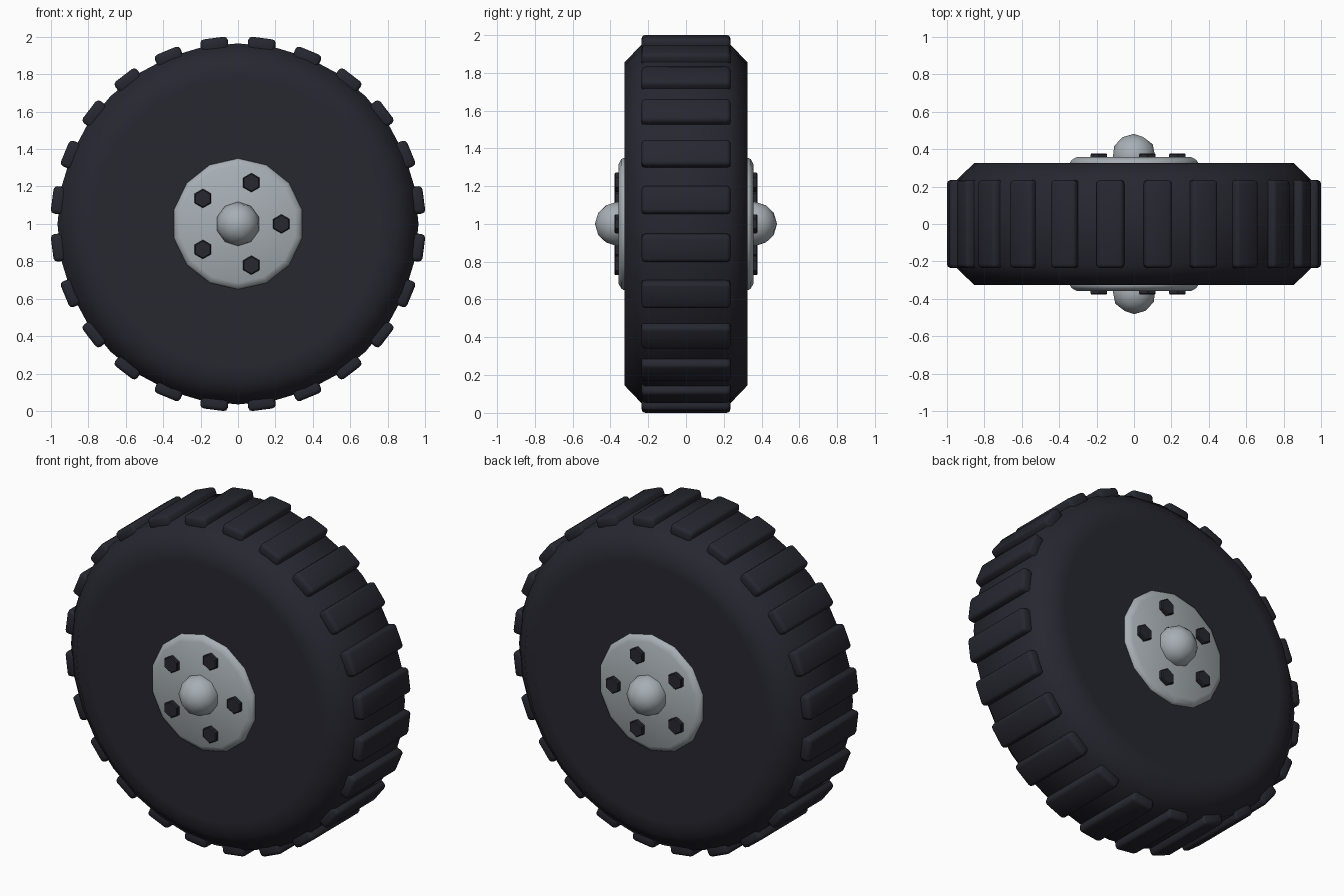
import bpy, bmesh
from math import pi, cos, sin
from mathutils import Matrix, Vector

cube = bpy.data.objects.get("Cube")
if cube:
    bpy.data.objects.remove(cube, do_unlink=True)

CENTRE = Matrix.Translation((0, 0, 1))


def material(name, rgb):
    m = bpy.data.materials.new(name)
    m.use_nodes = True
    m.diffuse_color = (*rgb, 1)
    m.node_tree.nodes["Principled BSDF"].inputs["Base Color"].default_value = (*rgb, 1)
    return m


rubber = material("dark rubber", (0.02, 0.02, 0.03))
metal = material("grey metal", (0.39, 0.43, 0.46))


def finish(name, bm, mat, angle=pi):
    bmesh.ops.recalc_face_normals(bm, faces=bm.faces[:])
    bmesh.ops.transform(bm, matrix=CENTRE, verts=bm.verts[:])
    mesh = bpy.data.meshes.new(name)
    bm.to_mesh(mesh)
    bm.free()
    mesh.materials.append(mat)
    ob = bpy.data.objects.new(name, mesh)
    bpy.context.collection.objects.link(ob)
    bpy.ops.object.select_all(action='DESELECT')
    ob.select_set(True)
    bpy.context.view_layer.objects.active = ob
    if angle >= pi:
        bpy.ops.object.shade_smooth()
    else:
        bpy.ops.object.shade_smooth_by_angle(angle=angle)
    return ob


def lathe(profile, sides):
    """Turn (radius, y) points around the wheel axis and cap both ends."""
    bm = bmesh.new()
    rings = []
    for r, y in profile:
        turns = [pi / 2 + 2 * pi * i / sides for i in range(sides)]
        rings.append([bm.verts.new((r * cos(a), y, r * sin(a))) for a in turns])
    for a, b in zip(rings, rings[1:]):
        for i in range(sides):
            j = (i + 1) % sides
            bm.faces.new((a[i], a[j], b[j], b[i]))
    bm.faces.new(rings[0])
    bm.faces.new(rings[-1])
    return bm


# Tyre body with chamfered shoulders
half = [(0.3, 0.325), (0.77, 0.325), (0.855, 0.325), (0.965, 0.22)]
finish("tyre", lathe(half + [(r, -y) for r, y in reversed(half)], 32), rubber)

# Tread blocks around the rim
blocks = 24
for i in range(blocks):
    bm = bmesh.new()
    bmesh.ops.create_cube(bm, size=1)
    bmesh.ops.scale(bm, vec=(0.075, 0.47, 0.148), verts=bm.verts[:])
    bmesh.ops.bevel(bm, geom=bm.edges[:], offset=0.02, segments=2,
                    profile=0.5, affect='EDGES')
    place = (Matrix.Rotation(2 * pi * (i + 0.5) / blocks, 4, 'Y')
             @ Matrix.Translation((0.9645, 0, 0)))
    bmesh.ops.transform(bm, matrix=place, verts=bm.verts[:])
    finish(f"tread_block_{i + 1}", bm, rubber)

# Hub plate, axle cap and bolts on each side
for side, s in (("front", -1), ("back", 1)):
    plate = [(0.35, 0.3 * s), (0.35, 0.33 * s), (0.342, 0.343 * s), (0.315, 0.357 * s)]
    finish(f"{side}_hub_plate", lathe(plate, 14), metal, 0.6)

    bm = bmesh.new()
    bmesh.ops.create_icosphere(bm, subdivisions=2, radius=0.118)
    place = Matrix.Translation((0, 0.364 * s, 0)) @ Matrix.Rotation(pi / 2, 4, 'X')
    bmesh.ops.transform(bm, matrix=place, verts=bm.verts[:])
    finish(f"{side}_axle_cap", bm, metal)

    for i in range(5):
        a = 2 * pi * i / 5
        bolt = lathe([(0.051, 0.34 * s), (0.051, 0.372 * s), (0.045, 0.378 * s)], 6)
        bmesh.ops.translate(bolt, vec=Vector((cos(a), 0, sin(a))) * 0.232,
                            verts=bolt.verts[:])
        finish(f"{side}_bolt_{i + 1}", bolt, rubber, 0.5)
